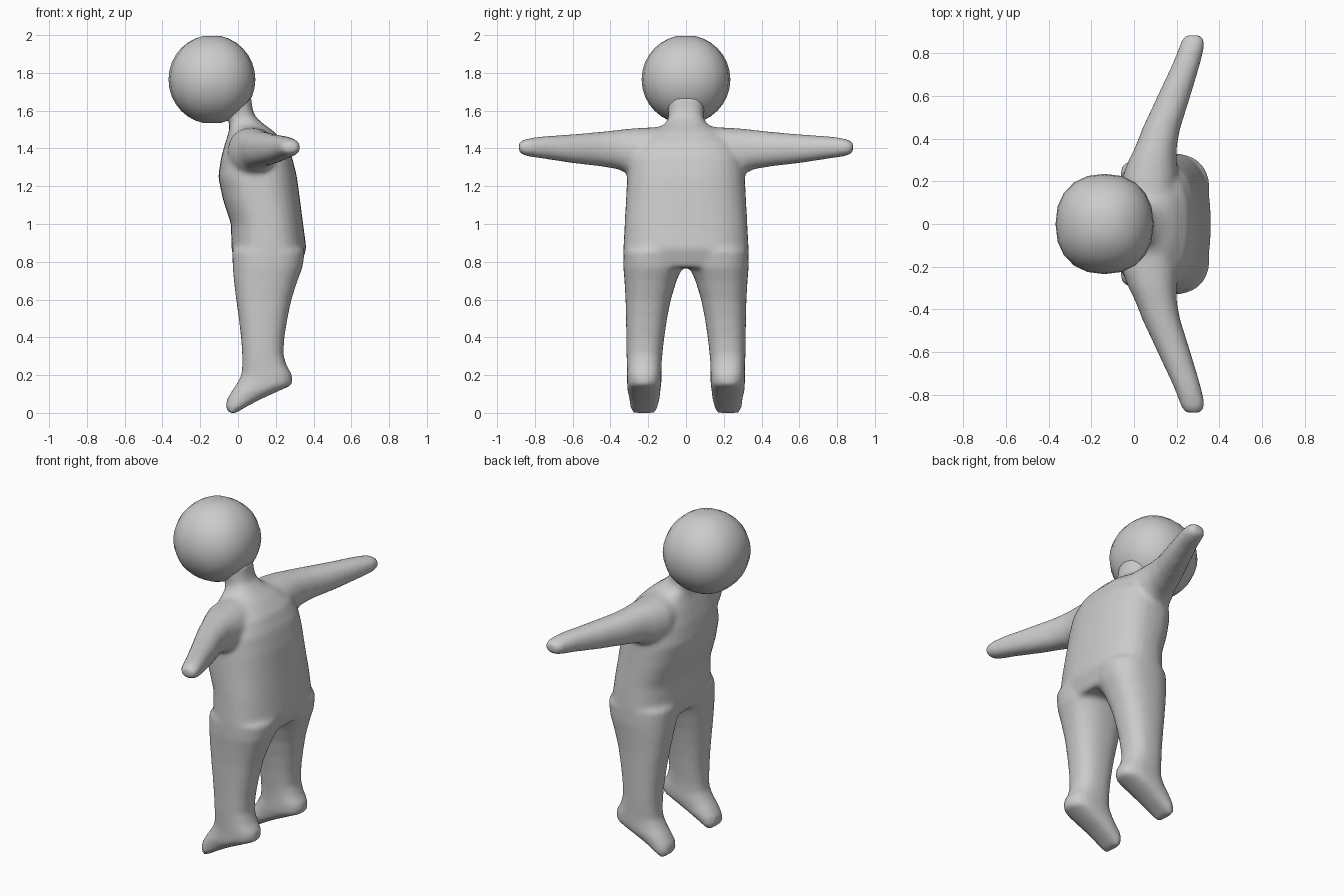
import bpy, bmesh, math

if "Cube" in bpy.data.objects:
    bpy.data.objects.remove(bpy.data.objects["Cube"])


def spow(v, e):
    return math.copysign(abs(v) ** e, v)


def loft(bm, rings, axis='Z', n=32, power=2.5):
    """Skin superellipse rings: (level, a0, a1, b0, b1) extents in the ring plane."""
    loops = []
    for lev, a0, a1, b0, b1 in rings:
        loop = []
        for i in range(n):
            t = 2 * math.pi * i / n
            a = (a0 + a1) / 2 + (a1 - a0) / 2 * spow(math.cos(t), 2 / power)
            b = (b0 + b1) / 2 + (b1 - b0) / 2 * spow(math.sin(t), 2 / power)
            loop.append(bm.verts.new((a, b, lev) if axis == 'Z' else (a, lev, b)))
        loops.append(loop)
    faces = [bm.faces.new(loops[0]), bm.faces.new(loops[-1])]
    for p, q in zip(loops, loops[1:]):
        for i in range(n):
            j = (i + 1) % n
            faces.append(bm.faces.new((p[i], p[j], q[j], q[i])))
    bmesh.ops.recalc_face_normals(bm, faces=faces)


def make_object(name, bm):
    me = bpy.data.meshes.new(name)
    bm.to_mesh(me)
    bm.free()
    ob = bpy.data.objects.new(name, me)
    bpy.context.collection.objects.link(ob)
    me.polygons.foreach_set("use_smooth", [True] * len(me.polygons))
    return ob


body = bmesh.new()

# Torso and neck, leaning forward at the top (z, front x, back x, half width)
torso = [(0.77, -.01, .33, .32), (0.87, -.035, .362, .332), (1.0, -.037, .345, .325),
         (1.13, -.08, .328, .318), (1.25, -.105, .312, .312), (1.35, -.09, .288, .30),
         (1.43, -.068, .25, .26), (1.49, -.048, .19, .19), (1.53, -.045, .135, .11),
         (1.57, -.065, .09, .09), (1.62, -.12, .075, .10), (1.68, -.15, .07, .10)]
loft(body, [(z, a, b, -h, h) for z, a, b, h in torso])

# Legs running into tiptoe feet (z, front x, back x, inner y, outer y)
leg = [(0.0, -.05, -.01, .16, .285), (.03, -.065, .04, .15, .295), (.07, -.06, .115, .14, .30),
       (.12, -.03, .225, .135, .31), (.148, -.01, .288, .13, .312), (.2, .018, .288, .13, .312),
       (.25, .022, .258, .13, .313), (.31, .022, .24, .125, .315), (.4, .016, .246, .115, .316),
       (.5, .004, .262, .10, .318), (.6, -.01, .283, .08, .32), (.7, -.022, .315, .05, .326),
       (.77, -.028, .342, .018, .332), (.86, -.03, .355, 0, .332)]

# Arms swept backwards (y, front x, back x, bottom z, top z)
arm = [(.12, -.05, .20, 1.25, 1.515), (.22, -.055, .205, 1.245, 1.51), (.30, -.025, .20, 1.262, 1.505),
       (.36, .005, .20, 1.29, 1.498), (.45, .04, .217, 1.305, 1.488), (.6, .11, .265, 1.322, 1.475),
       (.75, .18, .31, 1.345, 1.465), (.82, .208, .328, 1.355, 1.456), (.86, .222, .33, 1.363, 1.447),
       (.885, .24, .315, 1.38, 1.43)]
for s in (-1, 1):
    loft(body, [(z, a, b, s * i, s * o) for z, a, b, i, o in leg], power=2.4)
    loft(body, [(s * y, a, b, lo, hi) for y, a, b, lo, hi in arm], axis='Y', power=2.2)

body_ob = make_object("body", body)
rm = body_ob.modifiers.new("blend", 'REMESH')
rm.mode = 'VOXEL'
rm.voxel_size = 0.014
rm.use_smooth_shade = True
sm = body_ob.modifiers.new("soften", 'SMOOTH')
sm.factor = 0.5
sm.iterations = 8

# Head: coarse round ball, slightly boxy seen from above
head = bmesh.new()
rings = []
for k in range(1, 16):
    t = math.pi * k / 16
    r = math.sin(t)
    rings.append((1.765 - .235 * math.cos(t), -.138 - .23 * r, -.138 + .23 * r, -.235 * r, .235 * r))
loft(head, rings, n=20, power=2.25)
make_object("head", head)
